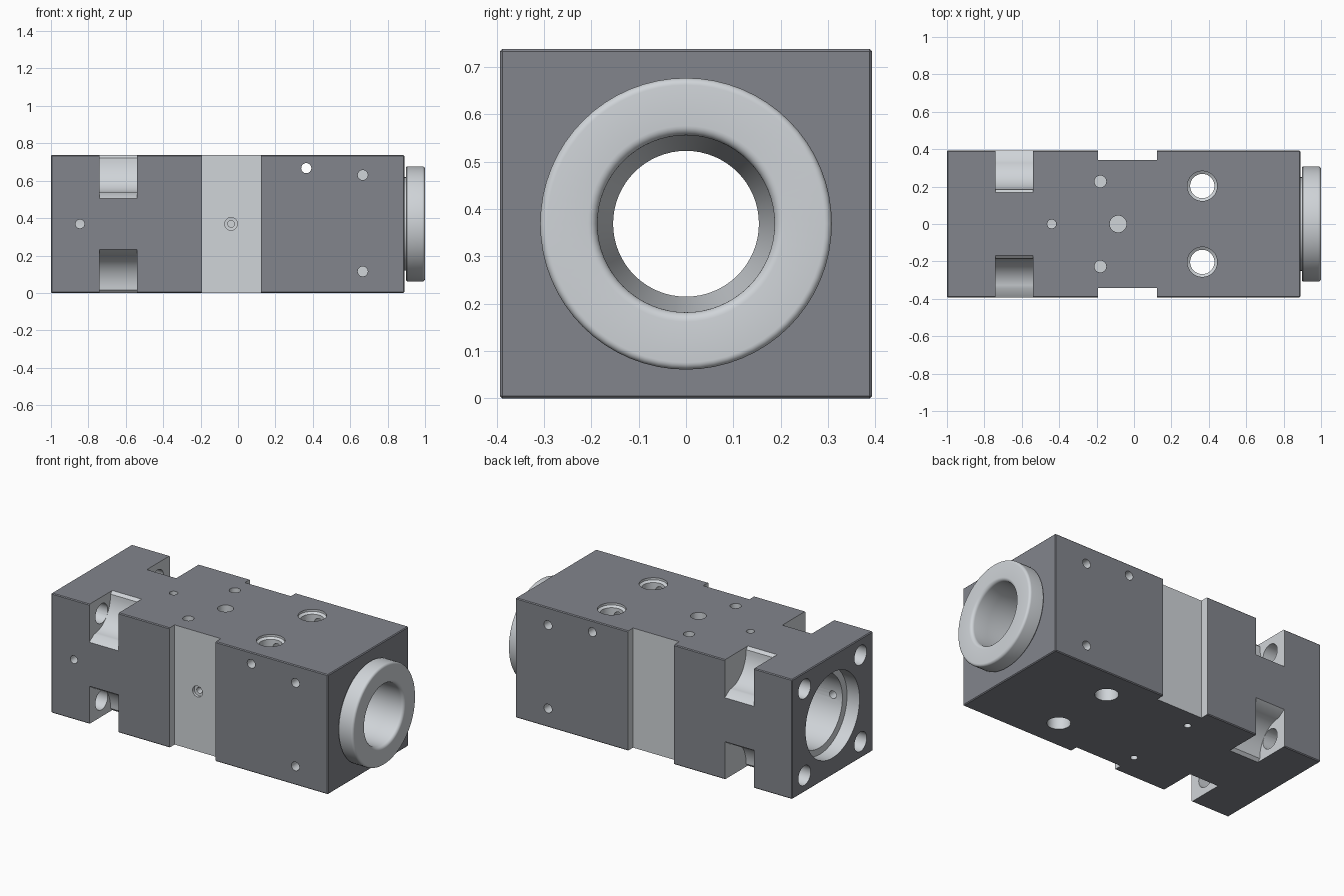
import bpy, bmesh, math
from mathutils import Vector

if "Cube" in bpy.data.objects:
    bpy.data.objects.remove(bpy.data.objects["Cube"])

ZC, H, W = 0.369, 0.738, 0.393   # bore height, body height, body half width


def material(name, rgb):
    m = bpy.data.materials.new(name)
    m.diffuse_color = (*rgb, 1)
    m.use_nodes = True
    m.node_tree.nodes["Principled BSDF"].inputs["Base Color"].default_value = m.diffuse_color
    return m


dark = material("dark_coating", (0.225, 0.235, 0.265))
light = material("bare_metal", (0.63, 0.66, 0.69))


def finish(bm, name, bare=True):
    bmesh.ops.recalc_face_normals(bm, faces=bm.faces)
    for f in bm.faces:
        f.material_index = int(bare)
    me = bpy.data.meshes.new(name)
    bm.to_mesh(me)
    bm.free()
    me.materials.append(dark)
    me.materials.append(light)
    ob = bpy.data.objects.new(name, me)
    bpy.context.collection.objects.link(ob)
    return ob


def lathe(name, pts, axis='X', at=(0, 0, 0), ring=False, n=32):
    """Spin (distance along axis, radius) points about an axis through 'at'."""
    bm = bmesh.new()
    loops = []
    for t, r in pts:
        loop = []
        for i in range(n):
            a = 2 * math.pi * i / n
            c, s = r * math.cos(a), r * math.sin(a)
            v = {'X': (t, c, s), 'Y': (c, t, s), 'Z': (c, s, t)}[axis]
            loop.append(bm.verts.new(Vector(v) + Vector(at)))
        loops.append(loop)
    pairs = list(zip(loops, loops[1:]))
    if ring:
        pairs.append((loops[-1], loops[0]))
    else:
        bm.faces.new(loops[0])
        bm.faces.new(loops[-1])
    for a, b in pairs:
        for i in range(n):
            j = (i + 1) % n
            bm.faces.new((a[i], a[j], b[j], b[i]))
    return finish(bm, name)


def prism(name, profile, x0, x1, bare=True):
    """Extrude a (y, z) profile from x0 to x1."""
    bm = bmesh.new()
    f = bm.faces.new([bm.verts.new((x0, y, z)) for y, z in profile])
    ext = bmesh.ops.extrude_face_region(bm, geom=[f])
    for v in ext['geom']:
        if isinstance(v, bmesh.types.BMVert):
            v.co.x = x1
    return finish(bm, name, bare)


def apply_mod(ob, mod):
    bpy.context.view_layer.objects.active = ob
    bpy.ops.object.modifier_apply(modifier=mod.name)


def cut(cutter):
    """Subtract the cutter; cut faces keep the bare metal slot."""
    m = body.modifiers.new("cut", 'BOOLEAN')
    m.operation, m.solver, m.object = 'DIFFERENCE', 'EXACT', cutter
    m.material_mode = 'INDEX'
    apply_mod(body, m)
    bpy.data.objects.remove(cutter)


def smooth(ob):
    bpy.ops.object.select_all(action='DESELECT')
    ob.select_set(True)
    bpy.context.view_layer.objects.active = ob
    bpy.ops.object.shade_smooth_by_angle(angle=math.radians(30))


# main block with fine edge chamfer
body = prism("valve_body", [(-W, 0), (W, 0), (W, H), (-W, H)], -1, 0.889, bare=False)
bev = body.modifiers.new("chamfer", 'BEVEL')
bev.width, bev.segments = 0.005, 1
apply_mod(body, bev)

# side grooves
for s in (-1, 1):
    cut(prism("groove", [(s * 0.342, -0.1), (s * 0.5, -0.1), (s * 0.5, 0.9), (s * 0.342, 0.9)], -0.193, 0.122))

# rounded corner pockets and bolt holes
arc = [(0.345 - 0.16 * math.sin(a), 0.3525 - 0.185 * math.cos(a))
       for a in [math.pi / 2 * i / 14 for i in range(15)]]
pocket = [(0.45, 0.0975)] + arc + [(0.12, 0.4175), (0.45, 0.4175)]
for sy in (-1, 1):
    for sz in (-1, 1):
        cut(prism("pocket", [(sy * y, ZC + sz * z) for y, z in pocket], -0.74, -0.54))
        cut(lathe("bolt_hole", [(-1.1, 0.06), (-0.65, 0.06)], 'X', (0, sy * 0.273, ZC + sz * 0.267)))

# stepped central bore
cut(lathe("bore", [(-1.1, 0.263), (-0.915, 0.263), (-0.91, 0.225), (-0.2, 0.225), (-0.16, 0.154),
                   (0.45, 0.154), (0.55, 0.187), (1.1, 0.187)], 'X', (0, 0, ZC), n=64))

# top ports through the block, with countersunk rims
for s in (-1, 1):
    cut(lathe("port", [(-0.1, 0.065), (0.715, 0.065), (0.725, 0.08), (0.8, 0.08)], 'Z', (0.365, s * 0.203, 0)))
    cut(lathe("top_pin", [(0.66, 0.032), (0.8, 0.032)], 'Z', (-0.18, s * 0.227, 0)))
    cut(lathe("bottom_pin", [(-0.1, 0.02), (0.08, 0.02)], 'Z', (-0.19, s * 0.227, 0)))
cut(lathe("top_port", [(0.62, 0.045), (0.8, 0.045)], 'Z', (-0.085, 0, 0)))
cut(lathe("top_bleed", [(0.5, 0.024), (0.8, 0.024)], 'Z', (-0.44, 0, 0)))

# side holes
cut(lathe("cross_hole", [(-0.5, 0.027), (0.5, 0.027)], 'Y', (0.365, 0, 0.667)))
for s in (-1, 1):
    for z in (0.63, 0.115):
        cut(lathe("side_hole", [(s * 0.5, 0.027), (s * 0.28, 0.027)], 'Y', (0.667, 0, z)))
cut(lathe("end_hole", [(-0.5, 0.024), (-0.15, 0.024)], 'Y', (-0.845, 0, ZC)))
cut(lathe("groove_hole", [(-0.5, 0.034), (-0.325, 0.034), (-0.324, 0.018), (-0.2, 0.018)], 'Y', (-0.037, 0, ZC)))
smooth(body)

# round collar with rounded rims on the right end
rim = [math.pi / 2 * i / 6 for i in range(7)]
outer = [(0.985 + 0.015 * math.sin(a), 0.293 + 0.015 * math.cos(a)) for a in rim]
inner = [(0.98 + 0.02 * math.cos(a), 0.207 - 0.02 * math.sin(a)) for a in rim]
collar = lathe("end_collar", [(0.888, 0.187), (0.888, 0.25), (0.898, 0.25), (0.898, 0.302), (0.904, 0.308)]
               + outer + inner, 'X', (0, 0, ZC), ring=True, n=64)
smooth(collar)
